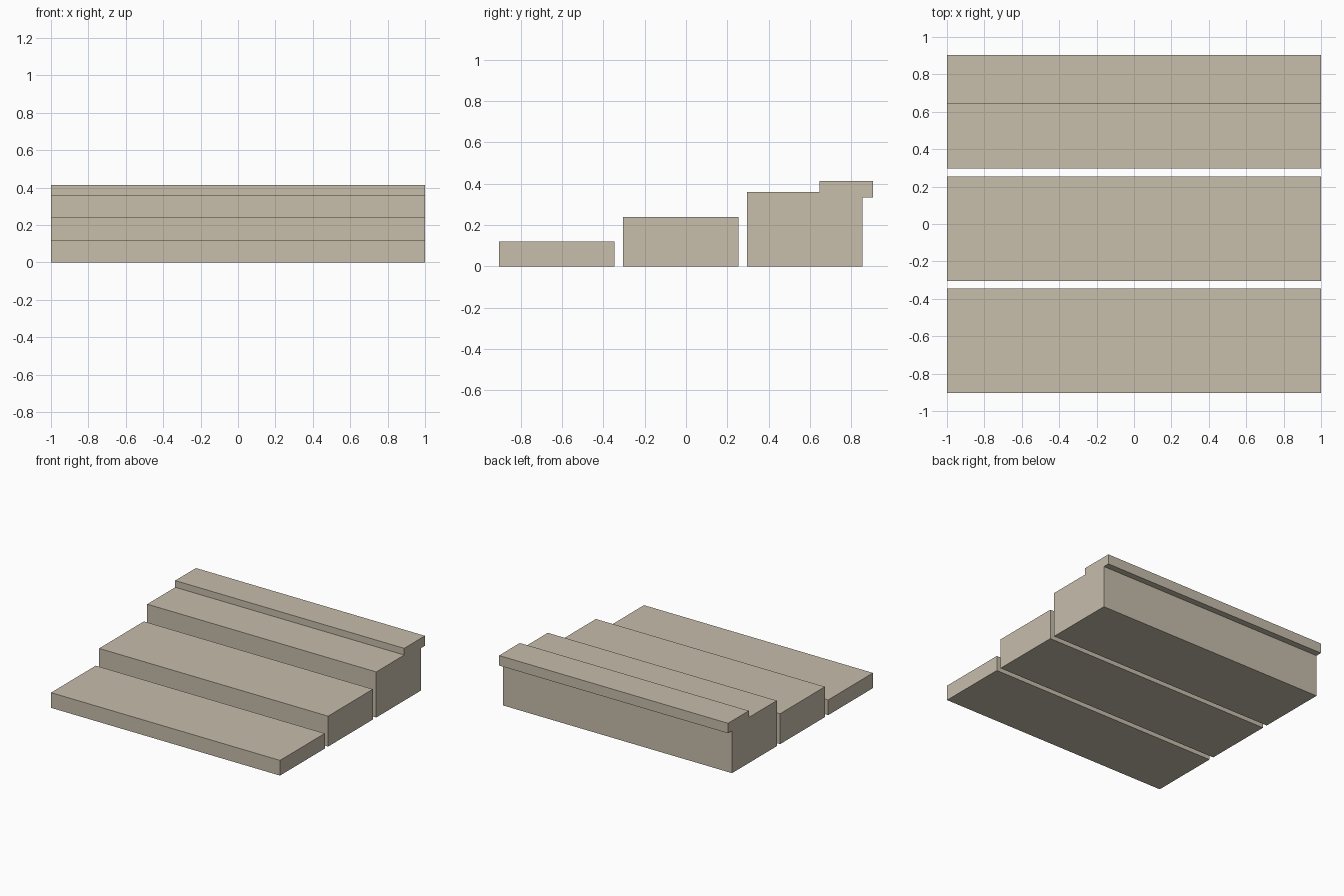
import bpy, bmesh

if "Cube" in bpy.data.objects:
    bpy.data.objects.remove(bpy.data.objects["Cube"])

stone = bpy.data.materials.new("warm_stone")
stone.diffuse_color = (0.57, 0.51, 0.41, 1)
stone.use_nodes = True
stone.node_tree.nodes["Principled BSDF"].inputs["Base Color"].default_value = stone.diffuse_color


def extrude_profile(name, profile, half_width=1.0):
    """Extrude a (y, z) outline along x, centred on x = 0."""
    bm = bmesh.new()
    face = bm.faces.new([bm.verts.new((-half_width, y, z)) for y, z in profile])
    ext = bmesh.ops.extrude_face_region(bm, geom=[face])
    verts = [g for g in ext["geom"] if isinstance(g, bmesh.types.BMVert)]
    bmesh.ops.translate(bm, verts=verts, vec=(2 * half_width, 0, 0))
    bmesh.ops.recalc_face_normals(bm, faces=bm.faces)
    mesh = bpy.data.meshes.new(name)
    bm.to_mesh(mesh)
    bm.free()
    mesh.materials.append(stone)
    obj = bpy.data.objects.new(name, mesh)
    bpy.context.collection.objects.link(obj)


FRONT, PITCH, DEPTH, RISE = -0.904, 0.6, 0.558, 0.12

# Lower and middle steps: plain blocks
for i, name in enumerate(("lower_step", "middle_step")):
    y0 = FRONT + i * PITCH
    y1, z = y0 + DEPTH, RISE * (i + 1)
    extrude_profile(name, [(y0, 0), (y1, 0), (y1, z), (y0, z)])

# Top step with a raised lip overhanging the back
y0 = FRONT + 2 * PITCH
y1, z = y0 + DEPTH, RISE * 3
lip_front, lip_back, lip_low, lip_top = 0.645, 0.904, 0.334, 0.413
extrude_profile("top_step_with_lip", [
    (y0, 0), (y1, 0), (y1, lip_low), (lip_back, lip_low),
    (lip_back, lip_top), (lip_front, lip_top), (lip_front, z), (y0, z)])
